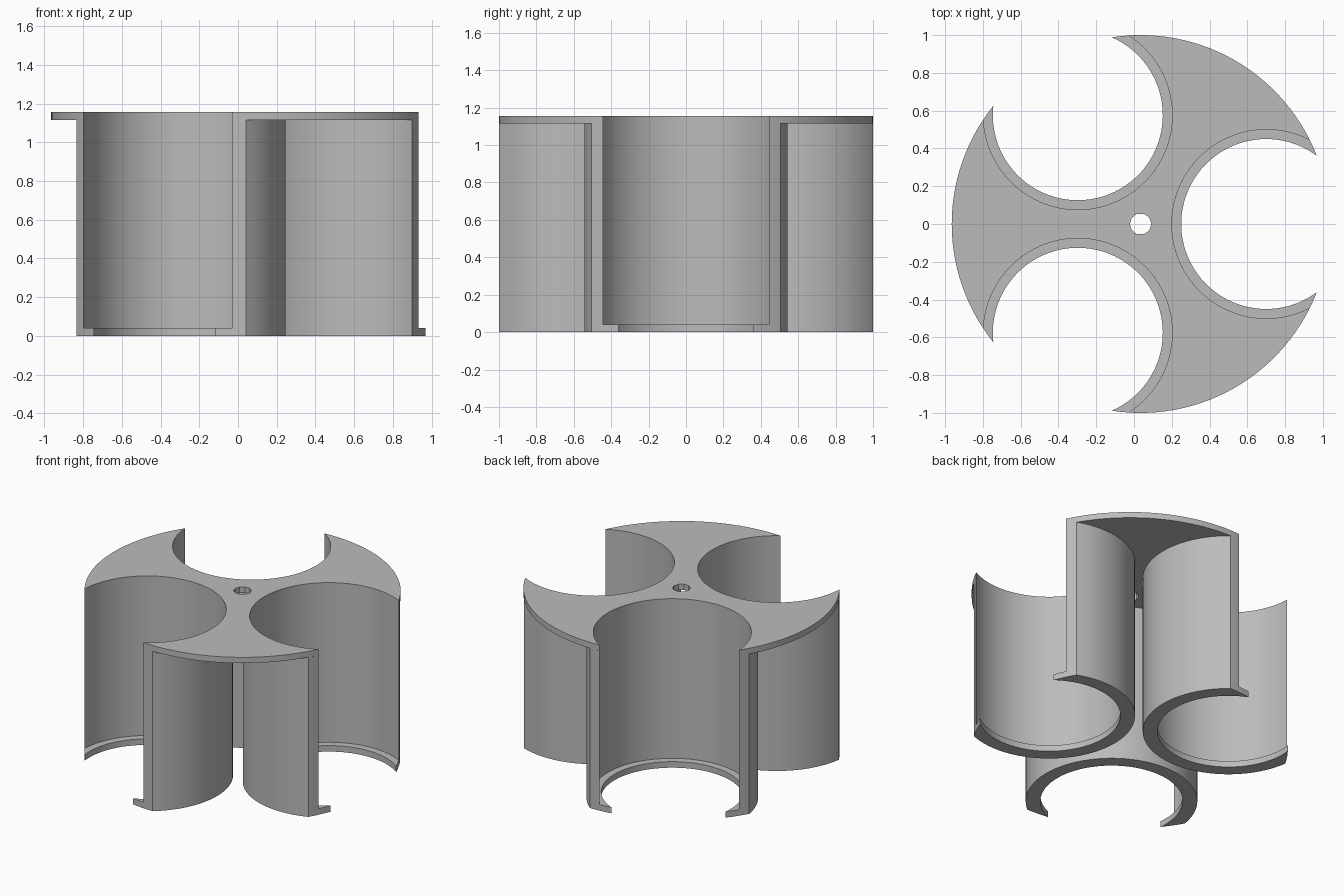
import bpy, bmesh
from math import acos, cos, sin, pi, tau, atan2, hypot

cube = bpy.data.objects.get("Cube")
if cube:
    bpy.data.objects.remove(cube, do_unlink=True)

AXIS_X = 0.035                            # wheel axis
RIM = 1.0                                 # outer radius of the whole part
OFFSET = 0.665                            # axis to pocket centre
BORE, SHELL, LIP = 0.5, 0.543, 0.45       # pocket radii
FLOOR, PLATE, TOP = 0.042, 1.115, 1.156   # heights

grey = bpy.data.materials.new("grey")
grey.use_nodes = True
grey.diffuse_color = (0.5, 0.5, 0.5, 1)
grey.node_tree.nodes["Principled BSDF"].inputs["Base Color"].default_value = (0.5, 0.5, 0.5, 1)


def arc(radius, start, end, steps, centre=0.0):
    """Points along an arc whose centre lies on the x axis."""
    angles = [start + (end - start) * i / steps for i in range(steps + 1)]
    return [(centre + radius * cos(a), radius * sin(a)) for a in angles]


def pocket_arc(radius):
    """Pocket circle from upper to lower rim crossing, through the hub side."""
    a = acos((RIM**2 - OFFSET**2 - radius**2) / (2 * OFFSET * radius))
    return arc(radius, a, tau - a, 56, OFFSET)


def turn(points, angle):
    c, s = cos(angle), sin(angle)
    return [(x * c - y * s, x * s + y * c) for x, y in points]


def rim_between(p, q, steps):
    """Points on the rim strictly between p and q, anticlockwise."""
    a, b = atan2(p[1], p[0]), atan2(q[1], q[0])
    return arc(RIM, a, a + (b - a) % tau, steps)[1:-1]


def prism(name, loops, low, high, caps=True):
    """Extrude closed outlines (the later ones are holes) from low to high."""
    bm = bmesh.new()
    for loop in loops:
        verts = [bm.verts.new((x + AXIS_X, y, low)) for x, y in loop]
        for a, b in zip(verts, verts[1:] + verts[:1]):
            bm.edges.new((a, b))
    bmesh.ops.triangle_fill(bm, edges=bm.edges[:], use_beauty=True)
    grown = bmesh.ops.extrude_face_region(bm, geom=bm.faces[:])["geom"]
    bmesh.ops.translate(bm, vec=(0, 0, high - low),
                        verts=[v for v in grown if isinstance(v, bmesh.types.BMVert)])
    bmesh.ops.recalc_face_normals(bm, faces=bm.faces[:])
    if not caps:
        flat = [f for f in bm.faces if abs(f.normal.z) > 0.9]
        bmesh.ops.delete(bm, geom=flat, context='FACES')
    mesh = bpy.data.meshes.new(name)
    bm.to_mesh(mesh)
    bm.free()
    mesh.materials.append(grey)
    obj = bpy.data.objects.new(name, mesh)
    bpy.context.collection.objects.link(obj)
    bpy.ops.object.select_all(action='DESELECT')
    obj.select_set(True)
    bpy.context.view_layer.objects.active = obj
    bpy.ops.object.shade_smooth_by_angle(angle=pi / 6)


def ring(inner, outer):
    """Open C-shaped outline whose ends follow the rim."""
    a, b = pocket_arc(inner), pocket_arc(outer)
    return (a + rim_between(b[-1], a[-1], 4)[::-1] + b[::-1]
            + rim_between(a[0], b[0], 4)[::-1])


# Top plate: disc with three open pockets and a small axle hole
outline = []
for k in range(3):
    bite = turn(pocket_arc(BORE), k * tau / 3)
    outline += bite[::-1]
    following = turn(pocket_arc(BORE), (k + 1) * tau / 3)
    outline += rim_between(bite[0], following[-1], 24)
axle_hole = arc(0.057, 0, tau, 10)[:-1]
prism("top_plate", [outline, axle_hole], PLATE, TOP)

# Three pocket walls, each with a retaining lip at the bottom
lip = ring(LIP, SHELL)
wall = ring(BORE, SHELL)
for k, side in enumerate(("left", "back_right", "front_right")):
    prism(side + "_pocket_wall", [turn(wall, k * tau / 3)], FLOOR, PLATE, caps=False)
    prism(side + "_pocket_lip", [turn(lip, k * tau / 3)], 0, FLOOR)
